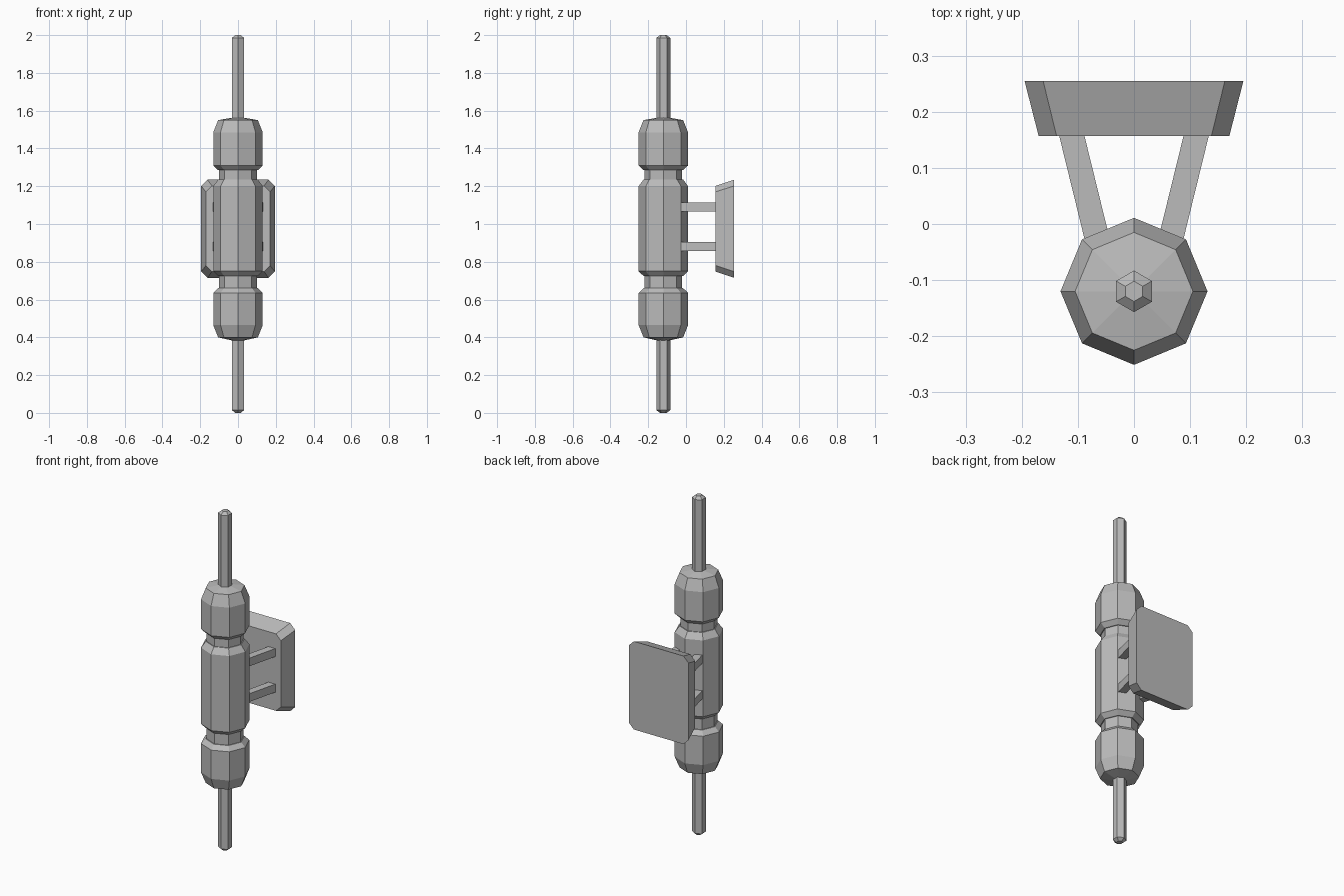
import bpy
import bmesh
import math

cube = bpy.data.objects.get("Cube")
if cube:
    bpy.data.objects.remove(cube, do_unlink=True)

AXIS_Y = -0.12

grey = bpy.data.materials.new("metal grey")
grey.use_nodes = True
grey.diffuse_color = (0.5, 0.5, 0.5, 1)
grey.node_tree.nodes["Principled BSDF"].inputs["Base Color"].default_value = (0.5, 0.5, 0.5, 1)


def loft(name, rings):
    """Skin a stack of equal-sized rings and close both ends."""
    bm = bmesh.new()
    loops = [[bm.verts.new(p) for p in ring] for ring in rings]
    n = len(loops[0])
    for a, b in zip(loops, loops[1:]):
        for i in range(n):
            j = (i + 1) % n
            bm.faces.new((a[i], a[j], b[j], b[i]))
    bm.faces.new(loops[0])
    bm.faces.new(loops[-1])
    bmesh.ops.recalc_face_normals(bm, faces=bm.faces)
    mesh = bpy.data.meshes.new(name)
    bm.to_mesh(mesh)
    bm.free()
    mesh.materials.append(grey)
    obj = bpy.data.objects.new(name, mesh)
    bpy.context.collection.objects.link(obj)
    return obj


def turned(name, profile, sides):
    """Faceted turned part from (radius, height) pairs."""
    angles = [math.pi / 2 + math.tau * i / sides for i in range(sides)]
    return loft(name, [[(r * math.cos(a), AXIS_Y + r * math.sin(a), z) for a in angles]
                       for r, z in profile])


# Thin rod through the whole length
turned("rod", [(0.018, 0), (0.037, 0.015), (0.037, 1.985), (0.018, 2)], 6)

# Eight-sided housing: end caps, necks and central barrel
R, EDGE, NECK = 0.131, 0.105, 0.1
turned("lower_cap", [(0.03, 0.383), (EDGE, 0.4), (R, 0.465), (R, 0.635), (EDGE, 0.66)], 8)
turned("lower_neck", [(NECK, 0.65), (NECK, 0.735)], 8)
turned("barrel", [(EDGE, 0.725), (R, 0.75), (R, 1.2), (EDGE, 1.235)], 8)
turned("upper_neck", [(NECK, 1.225), (NECK, 1.3)], 8)
turned("upper_cap", [(EDGE, 1.285), (R, 1.31), (R, 1.485), (EDGE, 1.55), (0.03, 1.563)], 8)


# Flared mounting plate with clipped corners
def clipped_rectangle(y, w, h, c, mid=0.975):
    corners = [(w, h - c), (w - c, h), (c - w, h), (-w, h - c),
               (-w, c - h), (c - w, -h), (w - c, -h), (w, c - h)]
    return [(x, y, mid + z) for x, z in corners]


loft("mounting_plate", [clipped_rectangle(0.157, 0.17, 0.227, 0.032),
                        clipped_rectangle(0.255, 0.195, 0.26, 0.033)])

# Four splayed struts between barrel and plate
for side, side_name in ((1, "left"), (-1, "right")):
    for z, level in ((0.88, "lower"), (1.09, "upper")):
        rings = []
        for y, inner, outer in ((-0.06, 0.035, 0.08), (0.16, 0.089, 0.134)):
            rings.append([(side * x, y, z + dz) for x, dz in
                          ((inner, -0.024), (outer, -0.024), (outer, 0.024), (inner, 0.024))])
        loft(f"{level}_{side_name}_strut", rings)
